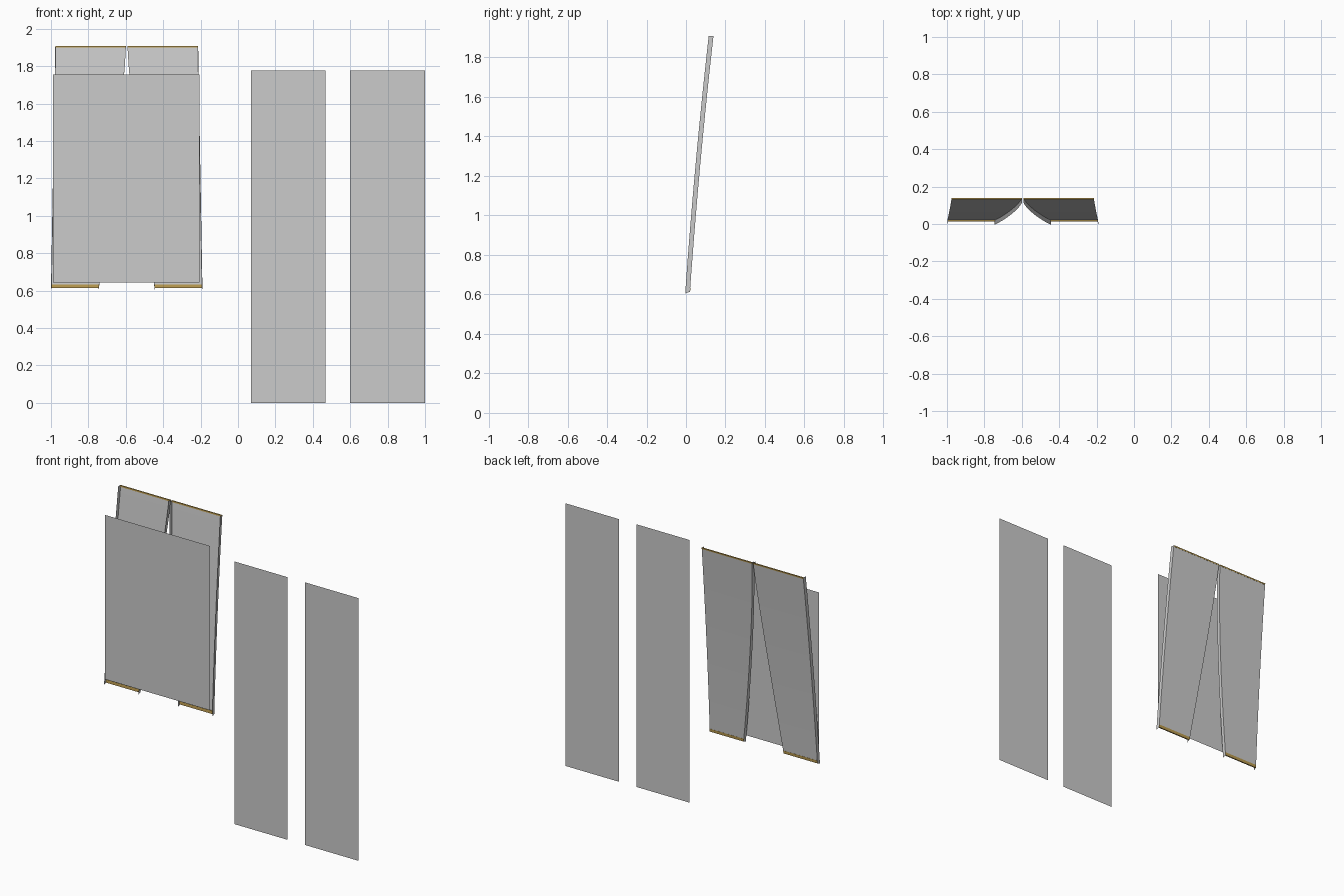
import bpy

if "Cube" in bpy.data.objects:
    bpy.data.objects.remove(bpy.data.objects["Cube"])

CX = -0.595                 # centre line of the draped panels
Z_TOP, Z_BOT = 1.908, 0.613
N = 14

brown = bpy.data.materials.new("brown_trim")
brown.diffuse_color = (0.5, 0.33, 0.08, 1)
brown.use_nodes = True
brown.node_tree.nodes["Principled BSDF"].inputs["Base Color"].default_value = brown.diffuse_color


def mesh_object(name, verts, faces, mat=None, smooth=False):
    me = bpy.data.meshes.new(name)
    me.from_pydata(verts, [], faces)
    ob = bpy.data.objects.new(name, me)
    bpy.context.collection.objects.link(ob)
    if mat:
        me.materials.append(mat)
    if smooth:
        bpy.context.view_layer.objects.active = ob
        ob.select_set(True)
        bpy.ops.object.shade_smooth_by_angle()
        ob.select_set(False)
    return ob


def flat_panel(name, x0, x1, y, z0, z1):
    return mesh_object(name, [(x0, y, z0), (x1, y, z0), (x1, y, z1), (x0, y, z1)],
                       [(0, 1, 2, 3)])


def section(t):
    """Inner offset, outer offset, back y and z at t (0 top, 1 bottom)."""
    inner = 0.004 + 0.146 * t ** 1.25
    outer = 0.38 + 0.023 * t
    y = 0.139 - 0.119 * t - 0.028 * t * (1 - t)
    return inner, outer, y, Z_TOP + (Z_BOT - Z_TOP) * t


def draped_panel(side, s):
    # open-fronted channel: side wall, back sheet, side wall
    verts, faces = [], []
    for i in range(N + 1):
        a, b, y, z = section(i / N)
        fy, fz = y - 0.024, z - 0.008 * i / N
        verts += [(CX + s * a, fy, fz), (CX + s * a, y, z),
                  (CX + s * b, y, z), (CX + s * (b + 0.002), fy, fz)]
    for i in range(N):
        for k in range(3):
            p = i * 4 + k
            f = (p, p + 4, p + 5, p + 1)
            faces.append(f if s > 0 else f[::-1])
    mesh_object(side + "_draped_panel", verts, faces, smooth=True)
    # thin coloured strips along the top and bottom hems
    for label, t0, t1 in (("top", 0.0, 0.007), ("bottom", 0.985, 1.0)):
        verts = []
        for t in (t0, t1):
            a, b, y, z = section(t)
            verts += [(CX + s * a, y - 0.007, z), (CX + s * b, y - 0.007, z),
                      (CX + s * b, y + 0.001, z), (CX + s * a, y + 0.001, z)]
        faces = [(0, 1, 2, 3), (7, 6, 5, 4), (4, 5, 1, 0),
                 (5, 6, 2, 1), (6, 7, 3, 2), (7, 4, 0, 3)]
        if s < 0:
            faces = [f[::-1] for f in faces]
        mesh_object(f"{side}_{label}_trim", verts, faces, brown)


# pair of leaning panels that part toward the bottom
draped_panel("left", -1)
draped_panel("right", 1)

# flat sheet in front of them and two tall separate sheets
flat_panel("front_sheet", -0.99, -0.205, -0.007, 0.645, 1.757)
flat_panel("tall_sheet_inner", 0.07, 0.468, -0.14, 0.0, 1.777)
flat_panel("tall_sheet_outer", 0.60, 1.0, -0.14, 0.0, 1.777)
